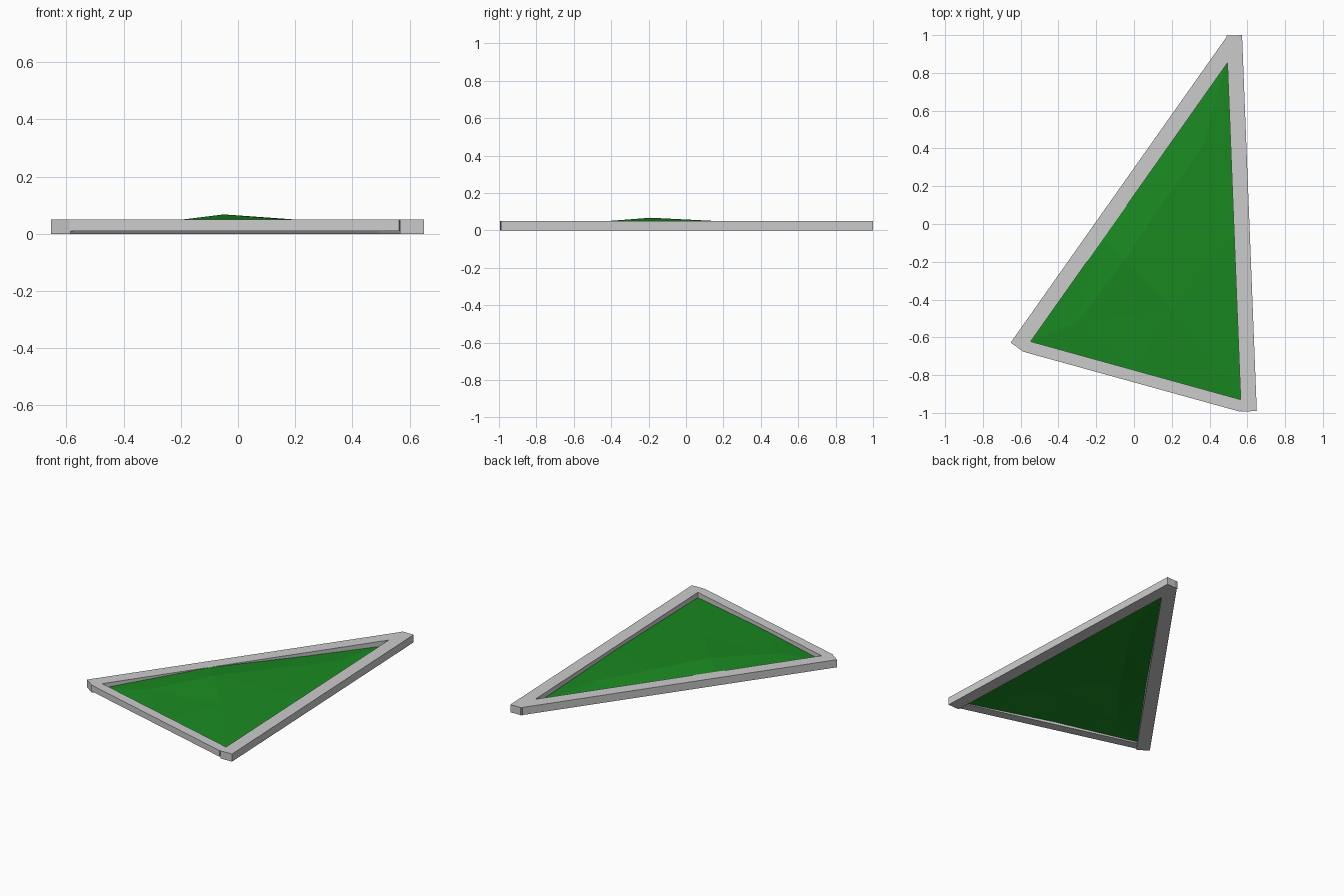
import bpy, bmesh
from mathutils import Vector
from mathutils.geometry import delaunay_2d_cdt

if "Cube" in bpy.data.objects:
    bpy.data.objects.remove(bpy.data.objects["Cube"])


def add_object(name, bm):
    bmesh.ops.recalc_face_normals(bm, faces=bm.faces)
    mesh = bpy.data.meshes.new(name)
    bm.to_mesh(mesh)
    bm.free()
    ob = bpy.data.objects.new(name, mesh)
    bpy.context.collection.objects.link(ob)
    return ob


def bar(name, a, b, width, z0, z1):
    """Square-ended bar: a-b is the outer edge, width goes to the left of a->b."""
    a, b = Vector(a), Vector(b)
    d = (b - a).normalized()
    side = Vector((-d.y, d.x)) * width
    bm = bmesh.new()
    low = [bm.verts.new((p.x, p.y, z0)) for p in (a, b, b + side, a + side)]
    face = bm.faces.new(low)
    top = bmesh.ops.extrude_face_region(bm, geom=[face])["geom"]
    bmesh.ops.translate(bm, vec=(0, 0, z1 - z0),
                        verts=[v for v in top if isinstance(v, bmesh.types.BMVert)])
    if face.is_valid is False or len(bm.faces) < 6:
        bm.faces.new(low)
    return add_object(name, bm)


# Frame: two heavy bars and a thinner front bar, tops level
bar("right_bar", (0.65, -0.99), (0.572, 1.0), 0.083, 0, 0.05)
bar("left_bar", (0.497, 1.0), (-0.653, -0.628), 0.083, 0, 0.05)
bar("front_bar", (-0.59, -0.675), (0.563, -0.994), 0.0625, 0.01, 0.05)

# Panel: low-poly bulging cloth, edges tucked just inside the bars
points = [
    (-0.565, -0.625, 0.018), (0.575, -0.945, 0.014), (0.497, 0.885, 0.014),
    (-0.17, -0.06, 0.048), (0.18, 0.43, 0.026),
    (0.54, -0.05, 0.026), (0.0, -0.785, 0.026),
    (-0.05, -0.19, 0.068), (-0.3, -0.52, 0.037),
    (0.18, 0.15, 0.051), (0.37, 0.42, 0.035), (0.2, -0.45, 0.048),
]
cdt = delaunay_2d_cdt([Vector(p[:2]) for p in points], [],
                      [[0, 6, 1, 5, 2, 4, 3]], 1, 1e-5)
bm = bmesh.new()
verts = [bm.verts.new((co.x, co.y, points[src[0]][2]))
         for co, src in zip(cdt[0], cdt[3])]
for f in cdt[2]:
    bm.faces.new([verts[i] for i in f])
panel = add_object("bulging_panel", bm)
if panel.data.polygons[0].normal.z < 0:
    panel.data.flip_normals()
green = bpy.data.materials.new("green")
green.diffuse_color = (0.01, 0.25, 0.015, 1)
green.use_nodes = True
green.node_tree.nodes["Principled BSDF"].inputs["Base Color"].default_value = green.diffuse_color
panel.data.materials.append(green)
